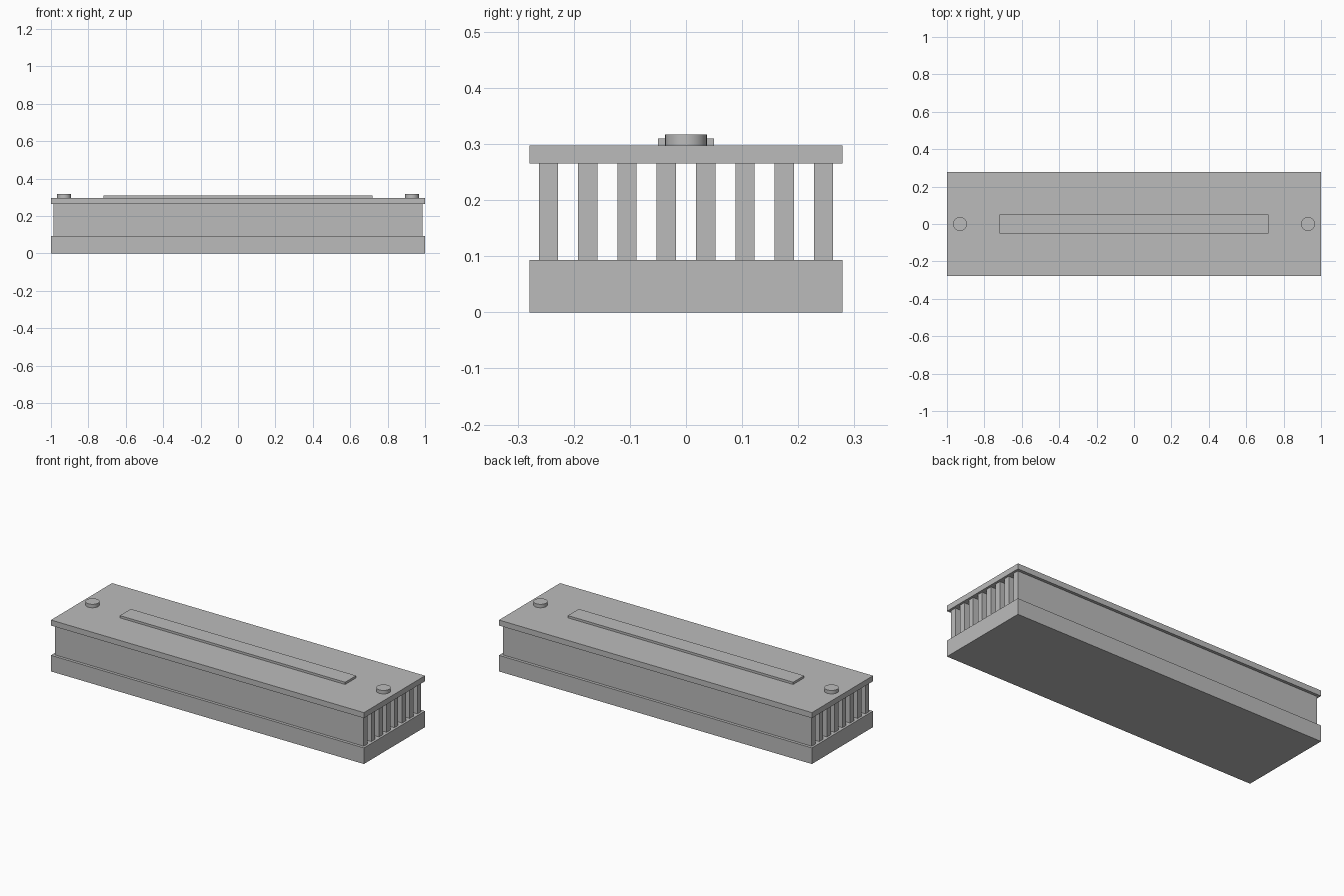
import bpy

cube = bpy.data.objects.get("Cube")
if cube:
    bpy.data.objects.remove(cube, do_unlink=True)

grey = bpy.data.materials.new("metal_grey")
grey.use_nodes = True
colour = (0.5, 0.5, 0.5, 1)
grey.diffuse_color = colour
grey.node_tree.nodes["Principled BSDF"].inputs["Base Color"].default_value = colour


def box(name, half_x, half_y, z0, z1, y=0):
    bpy.ops.mesh.primitive_cube_add(size=2, location=(0, y, (z0 + z1) / 2))
    ob = bpy.context.object
    ob.name = name
    ob.scale = (half_x, half_y, (z1 - z0) / 2)
    bpy.ops.object.transform_apply(location=False, rotation=False, scale=True)
    ob.data.materials.append(grey)


def disc(name, x, radius, z0, z1):
    bpy.ops.mesh.primitive_cylinder_add(
        vertices=32, radius=radius, depth=z1 - z0, location=(x, 0, (z0 + z1) / 2))
    ob = bpy.context.object
    ob.name = name
    ob.data.materials.append(grey)
    bpy.ops.object.shade_smooth_by_angle()


BASE_TOP, FIN_TOP, PLATE_TOP = 0.093, 0.265, 0.297

# Solid base and thin cover
box("base_block", 1, 0.279, 0, BASE_TOP)
box("top_plate", 1, 0.279, FIN_TOP, PLATE_TOP)

# Row of lengthwise fins with open channels between them
for i in range(8):
    box(f"fin_{i + 1}", 0.987, 0.0172, BASE_TOP, FIN_TOP, y=(i - 3.5) * 0.07)

# Raised strip and a bolt head at each end
box("raised_strip", 0.72, 0.05, PLATE_TOP, 0.310)
for side, x in (("left", 0.93), ("right", -0.93)):
    disc(f"{side}_bolt_head", x, 0.0372, PLATE_TOP, 0.317)
